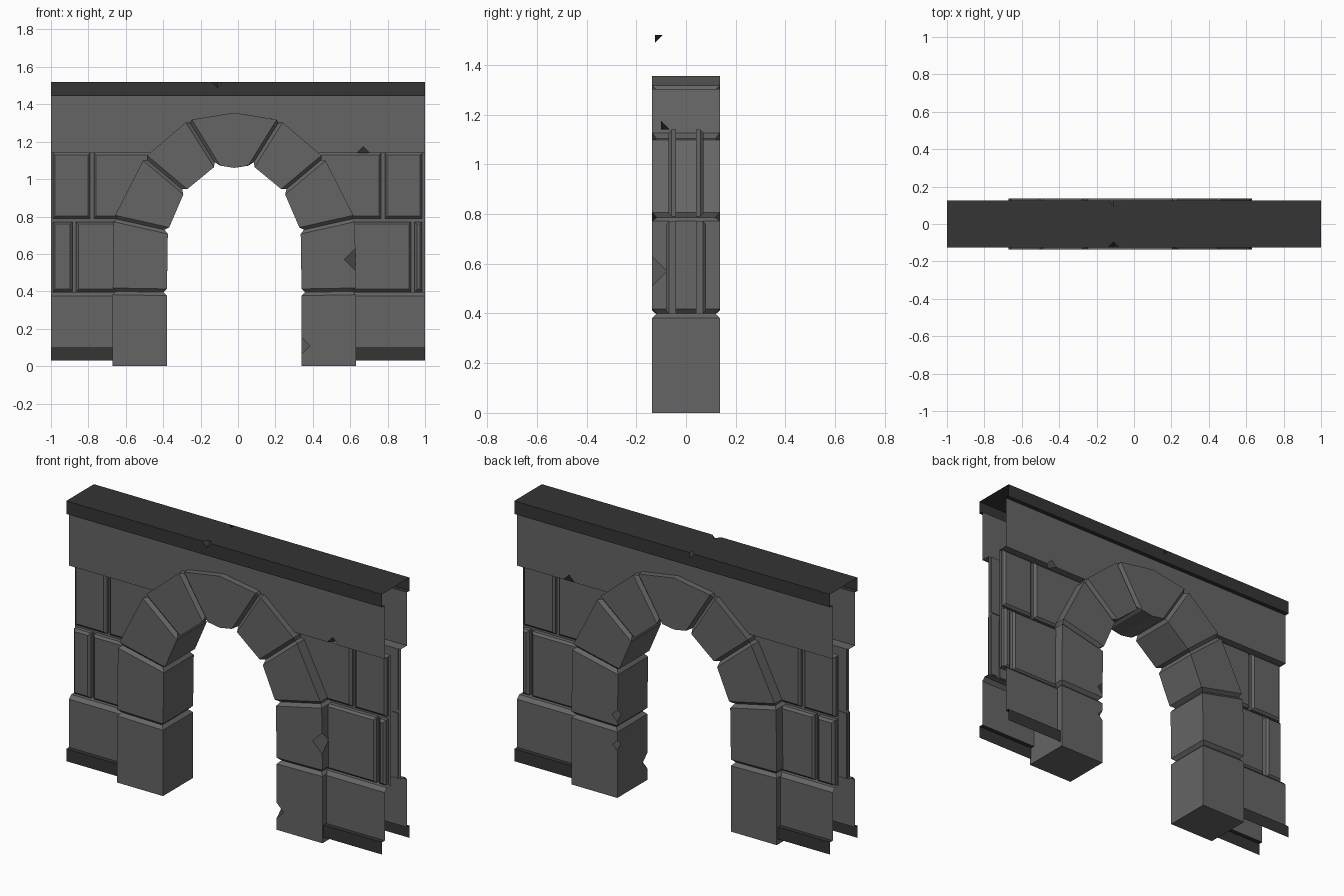
import bpy
import bmesh
from mathutils import Vector

if "Cube" in bpy.data.objects:
    bpy.data.objects.remove(bpy.data.objects["Cube"], do_unlink=True)


def material(name, value):
    mat = bpy.data.materials.new(name)
    mat.use_nodes = True
    colour = (value, value, value, 1)
    mat.diffuse_color = colour
    mat.node_tree.nodes["Principled BSDF"].inputs["Base Color"].default_value = colour
    return mat


STONE = material("grey stone", 0.13)
DARK = material("dark trim", 0.035)
AXIS = -0.02      # centre line of the arch
DEPTH = 0.136     # half depth of the arch stones


def finish(bm, name, mats):
    mesh = bpy.data.meshes.new(name)
    bm.to_mesh(mesh)
    bm.free()
    for mat in mats:
        mesh.materials.append(mat)
    obj = bpy.data.objects.new(name, mesh)
    bpy.context.collection.objects.link(obj)
    return obj


def chip(bm, point, axis, size):
    """Break a small corner out of the edge that runs along axis."""
    point = Vector(point)
    geom = bm.verts[:] + bm.edges[:] + bm.faces[:]
    bmesh.ops.bisect_plane(bm, geom=geom, plane_co=point, plane_no=axis)
    vert = min(bm.verts, key=lambda v: (v.co - point).length)
    bmesh.ops.bevel(bm, geom=[vert], offset=size, offset_type='OFFSET',
                    segments=1, profile=0.5, affect='VERTICES')


def prism(name, outline, y0, y1, bevel, joints=None, chips=()):
    """Extrude an x-z outline; bevel the joint sides, or the y0 face."""
    bm = bmesh.new()
    near = [bm.verts.new((x, y0, z)) for x, z in outline]
    far = [bm.verts.new((x, y1, z)) for x, z in outline]
    face = bm.faces.new(near)
    bm.faces.new(far[::-1])
    sides = []
    for i in range(len(near)):
        j = (i + 1) % len(near)
        sides.append(bm.faces.new((near[i], far[i], far[j], near[j])))
    bmesh.ops.recalc_face_normals(bm, faces=bm.faces[:])
    chosen = [face] if joints is None else [sides[i] for i in joints]
    edges = list({e for f in chosen for e in f.edges})
    bmesh.ops.bevel(bm, geom=edges, offset=bevel, offset_type='OFFSET',
                    segments=1, profile=0.5, affect='EDGES')
    for point, size in chips:
        chip(bm, point, (0, 0, 1), size)
    return finish(bm, name, [STONE])


def sheet(name, profile, x0, x1, mats, flip=False, chips=(), dark_below=0):
    """Sweep an open y-z profile along x."""
    bm = bmesh.new()
    a = [bm.verts.new((x0, y, z)) for y, z in profile]
    b = [bm.verts.new((x1, y, z)) for y, z in profile]
    for i in range(len(profile) - 1):
        quad = [a[i], b[i], b[i + 1], a[i + 1]]
        face = bm.faces.new(quad[::-1] if flip else quad)
        if face.calc_center_median().z < dark_below:
            face.material_index = 1
    for point, size in chips:
        chip(bm, point, (1, 0, 0), size)
    return finish(bm, name, mats)


def mirrored(points):
    return [(2 * AXIS - x, z) for x, z in points]


# Arch stones: each joint line runs from the outer to the inner edge
joint_lines = [
    ((-0.67, 0.0), (-0.38, 0.0)),
    ((-0.67, 0.40), (-0.38, 0.395)),
    ((-0.665, 0.79), (-0.375, 0.725)),
    ((-0.50, 1.115), (-0.285, 0.935)),
    ((-0.265, 1.315), (-0.115, 1.075)),
]
names = ["lower_leg", "upper_leg", "lower_arch_stone", "upper_arch_stone"]
right_chips = {
    0: [((0.34, -DEPTH, 0.11), 0.045), ((0.34, DEPTH, 0.3), 0.03)],
    1: [((0.628, -DEPTH, 0.57), 0.06), ((0.338, DEPTH, 0.47), 0.035)],
}
for i, name in enumerate(names):
    (o0, i0), (o1, i1) = joint_lines[i], joint_lines[i + 1]
    outline = [o0, o1, i1, i0]
    joints = [1] if i == 0 else [1, 3]
    prism("right_" + name, outline, -DEPTH, DEPTH, 0.018, joints)
    prism("left_" + name, mirrored(outline), -DEPTH, DEPTH, 0.018, joints,
          right_chips.get(i, ()))

# Keystone
outer, inner = joint_lines[-1]
m_outer, m_inner = mirrored([outer, inner])
prism("keystone", [outer, (AXIS, 1.355), m_outer, m_inner, (AXIS, 1.06), inner],
      -DEPTH, DEPTH, 0.018, [2, 5])

# Wall faces, the same on the front and the back
courses = [
    ("middle", 0.40, 0.772, 0.08, [(-0.99, -0.885), (-0.865, -0.45),
                                   (0.41, 0.925), (0.945, 0.985)]),
    ("top", 0.79, 1.14, 0.07, [(-0.99, -0.79), (-0.77, -0.45),
                               (0.41, 0.765), (0.785, 0.985)]),
]
lower_profile = [(0.125, 0.03), (0.125, 0.10), (0.10, 0.10), (0.10, 0.375),
                 (0.08, 0.395), (0.045, 0.395), (0.045, 1.14)]
band_profile = [(0.045, 1.14), (0.10, 1.14), (0.10, 1.445)]

for side, s in (("front", -1), ("back", 1)):
    lower = [(s * y, z) for y, z in lower_profile]
    band = [(s * y, z) for y, z in band_profile]
    for part, x0, x1 in (("right", -1, -0.45), ("left", 0.41, 1)):
        sheet(f"{side}_{part}_wall", lower, x0, x1, [STONE, DARK],
              flip=s > 0, dark_below=0.101)
    sheet(f"{side}_upper_band", band, -1, 1, [STONE], flip=s > 0,
          chips=[((0.67, s * 0.10, 1.14), 0.035)])
    for course, z0, z1, depth, spans in courses:
        for n, (x0, x1) in enumerate(spans):
            prism(f"{side}_{course}_wall_stone_{n + 1}",
                  [(x0, z0), (x1, z0), (x1, z1), (x0, z1)],
                  s * depth, s * 0.04, 0.012)

# Hollow cap along the top
half_cap = [(0.10, 1.445), (0.125, 1.445), (0.125, 1.52)]
cap_profile = [(-y, z) for y, z in half_cap] + half_cap[::-1]
sheet("cap", cap_profile, -1, 1, [DARK],
      chips=[((-0.11, s * 0.125, 1.52), 0.03) for s in (-1, 1)])
